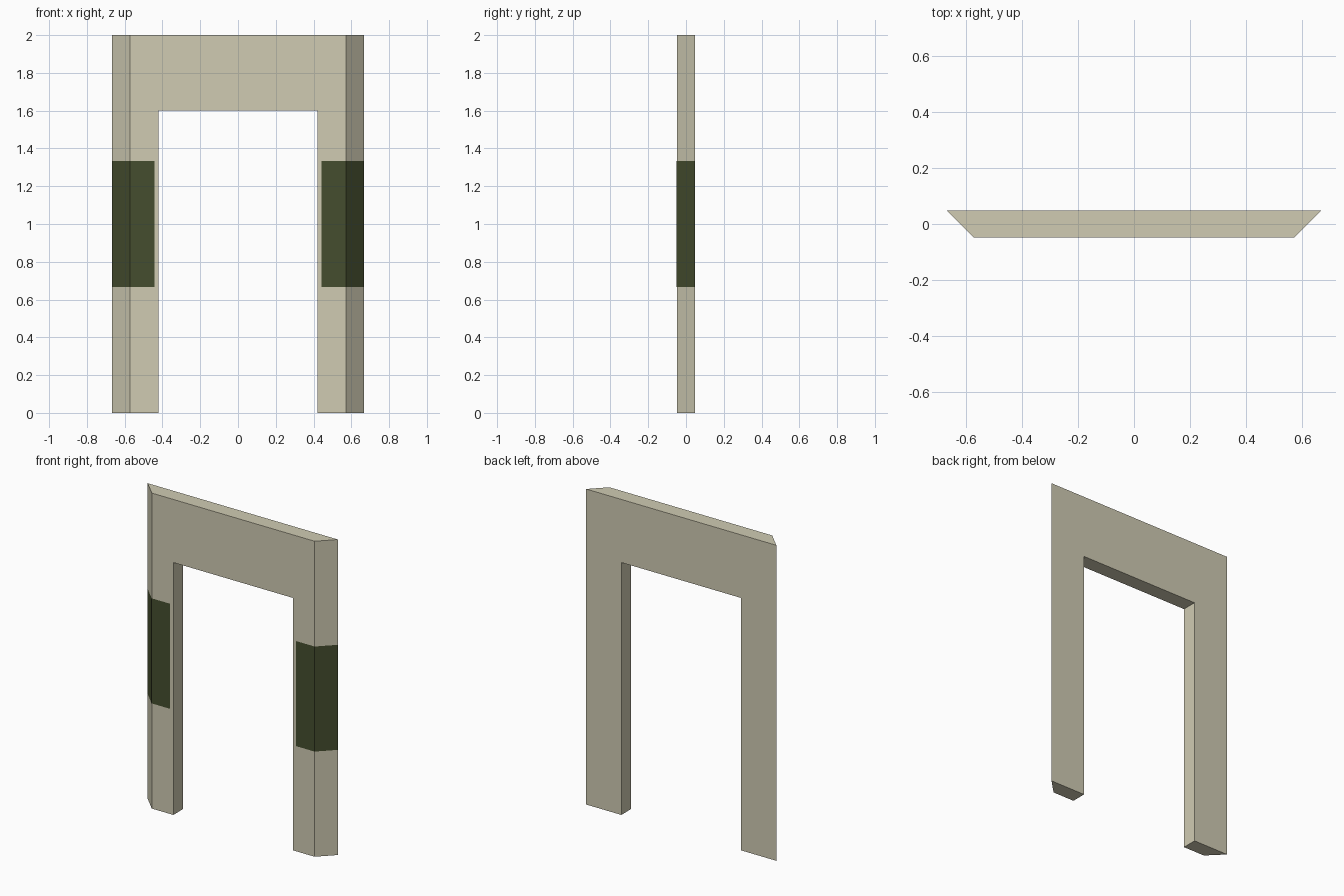
import bpy
import bmesh

if "Cube" in bpy.data.objects:
    bpy.data.objects.remove(bpy.data.objects["Cube"])

D = 0.048        # half depth
BACK_W = 0.667   # half width at the back
FRONT_W = 0.571  # half width at the front, giving 45 degree sides
OPEN_W, OPEN_H = 0.42, 1.6


def material(name, color):
    mat = bpy.data.materials.new(name)
    mat.diffuse_color = color
    mat.use_nodes = True
    mat.node_tree.nodes["Principled BSDF"].inputs["Base Color"].default_value = mat.diffuse_color
    return mat


def add_object(name, bm, mat):
    mesh = bpy.data.meshes.new(name)
    bm.to_mesh(mesh)
    bm.free()
    mesh.materials.append(mat)
    obj = bpy.data.objects.new(name, mesh)
    bpy.context.collection.objects.link(obj)
    return obj


stone = material("pale_stone", (0.63, 0.60, 0.45, 1))
green = material("dark_green", (0.06, 0.076, 0.028, 1))


# Door frame: an upside-down U outline, narrower at the front
def outline(bm, w, y):
    pts = [(-w, 0), (-w, 2), (w, 2), (w, 0),
           (OPEN_W, 0), (OPEN_W, OPEN_H), (-OPEN_W, OPEN_H), (-OPEN_W, 0)]
    return [bm.verts.new((x, y, z)) for x, z in pts]


bm = bmesh.new()
front = outline(bm, FRONT_W, -D)
back = outline(bm, BACK_W, D)
bm.faces.new(front)
bm.faces.new(back)
for i in range(len(front)):
    j = (i + 1) % len(front)
    bm.faces.new((front[i], front[j], back[j], back[i]))
bmesh.ops.recalc_face_normals(bm, faces=bm.faces)
add_object("door_frame", bm, stone)

# Side panels: thin strips wrapped round each front corner
E = 0.001
path = [(0.442, -D - E), (FRONT_W + E * 0.4, -D - E), (BACK_W + E, D - E * 0.4)]
for side, name in ((1, "right_panel"), (-1, "left_panel")):
    bm = bmesh.new()
    low, high = ([bm.verts.new((side * x, y, z)) for x, y in path]
                 for z in (0.667, 1.333))
    for i in range(2):
        quad = [low[i], low[i + 1], high[i + 1], high[i]]
        bm.faces.new(quad if side > 0 else quad[::-1])
    add_object(name, bm, green)
